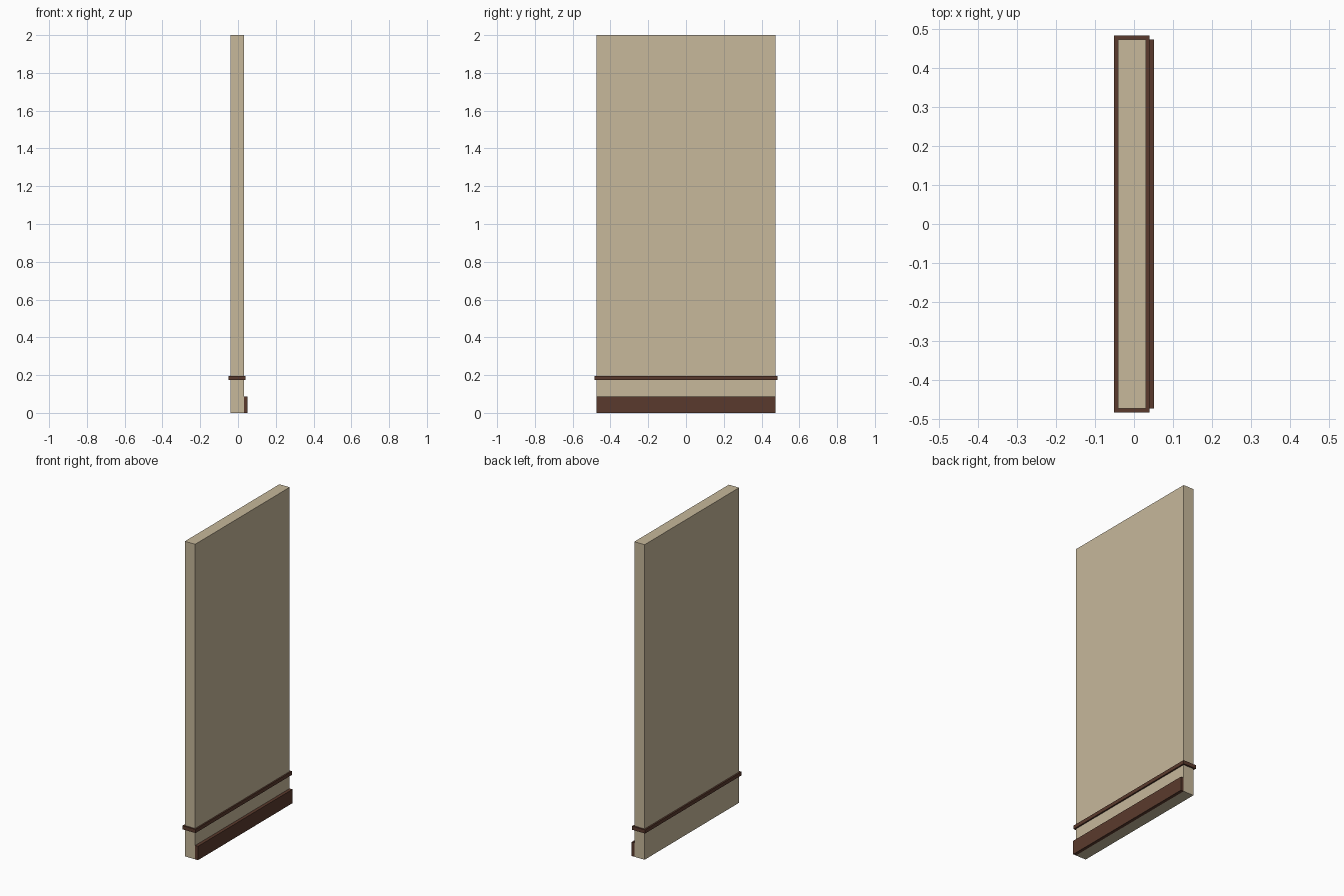
import bpy

if "Cube" in bpy.data.objects:
    bpy.data.objects.remove(bpy.data.objects["Cube"])


def material(name, color):
    m = bpy.data.materials.new(name)
    m.diffuse_color = (*color, 1)
    m.use_nodes = True
    m.node_tree.nodes["Principled BSDF"].inputs["Base Color"].default_value = m.diffuse_color
    return m


def box(name, lo, hi, mat):
    size = [b - a for a, b in zip(lo, hi)]
    centre = [(a + b) / 2 for a, b in zip(lo, hi)]
    bpy.ops.mesh.primitive_cube_add(size=1, location=centre)
    ob = bpy.context.object
    ob.name = name
    ob.scale = size
    bpy.ops.object.transform_apply(location=False, rotation=False, scale=True)
    ob.data.materials.append(mat)
    return ob


plaster = material("beige plaster", (0.571, 0.479, 0.328))
wood = material("dark brown wood", (0.102, 0.042, 0.026))

# Wall slab
box("wall_panel", (-0.041, -0.474, 0), (0.031, 0.474, 2), plaster)
# Thin rail wrapping all four sides
box("trim_rail", (-0.051, -0.484, 0.173), (0.040, 0.484, 0.196), wood)
# Skirting board on one face only
box("skirting_board", (0.031, -0.474, 0), (0.051, 0.474, 0.088), wood)
